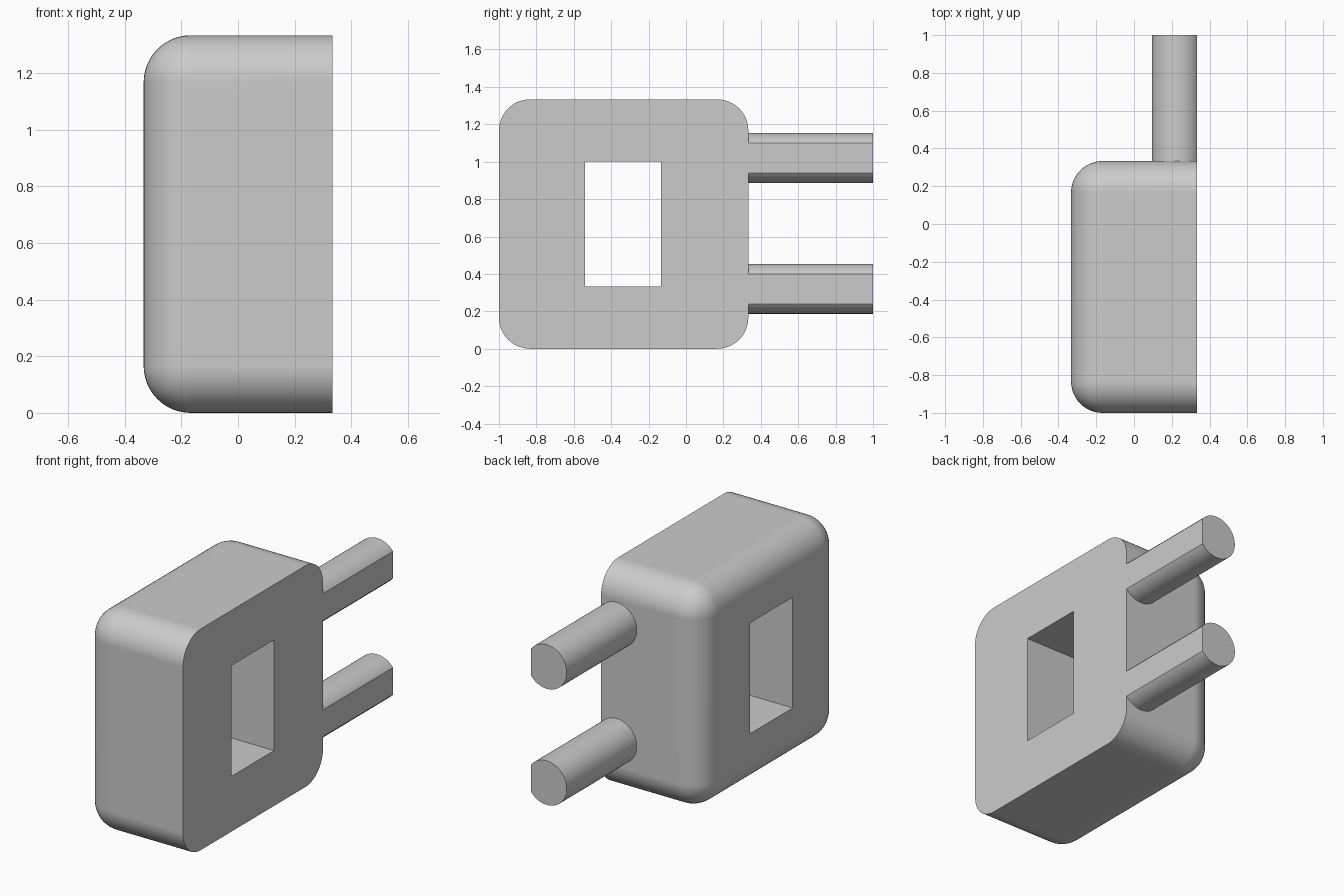
import bpy, bmesh, math
from mathutils import Matrix, Vector

cube = bpy.data.objects.get("Cube")
if cube:
    bpy.data.objects.remove(cube, do_unlink=True)

FLAT_X = 1 / 3            # shared flat side of the body and pegs

grey = bpy.data.materials.new("plain grey")
grey.use_nodes = True
colour = (0.6, 0.6, 0.6, 1)
grey.diffuse_color = colour
grey.node_tree.nodes["Principled BSDF"].inputs["Base Color"].default_value = colour


def box(bm, low, high):
    low, high = Vector(low), Vector(high)
    bmesh.ops.create_cube(bm, size=1, matrix=Matrix.Translation((low + high) / 2)
                          @ Matrix.Diagonal((*(high - low), 1)))


def make(name, bm):
    bmesh.ops.recalc_face_normals(bm, faces=bm.faces[:])
    mesh = bpy.data.meshes.new(name)
    bm.to_mesh(mesh)
    bm.free()
    mesh.materials.append(grey)
    obj = bpy.data.objects.new(name, mesh)
    bpy.context.collection.objects.link(obj)
    return obj


def activate(obj):
    bpy.ops.object.select_all(action='DESELECT')
    obj.select_set(True)
    bpy.context.view_layer.objects.active = obj


# Body: block rounded everywhere except around its flat side
bm = bmesh.new()
box(bm, (-FLAT_X, -1, 0), (FLAT_X, 1 / 3, 4 / 3))
rounded = [e for e in bm.edges if any(v.co.x < 0 for v in e.verts)]
bmesh.ops.bevel(bm, geom=rounded, offset=1 / 6, offset_type='OFFSET',
                segments=12, profile=0.5, affect='EDGES', clamp_overlap=True)
body = make("body", bm)

# Rectangular window straight through the body
bm = bmesh.new()
box(bm, (-1, -0.54, 1 / 3), (1, -0.133, 1))
cutter = make("window_cutter", bm)
cutter.hide_render = True
activate(body)
cut = body.modifiers.new("window", 'BOOLEAN')
cut.operation = 'DIFFERENCE'
cut.solver = 'EXACT'
cut.object = cutter
bpy.ops.object.modifier_apply(modifier=cut.name)
bpy.data.objects.remove(cutter, do_unlink=True)
bpy.ops.object.shade_smooth_by_angle(angle=math.radians(30))
normals = body.modifiers.new("even shading", 'WEIGHTED_NORMAL')
normals.keep_sharp = True

# Pegs: round rods sliced flush with the flat side
for name, z in (("lower_peg", 0.32), ("upper_peg", 1.02)):
    bm = bmesh.new()
    bmesh.ops.create_cone(bm, cap_ends=True, segments=64, radius1=0.133,
                          radius2=0.133, depth=2 / 3,
                          matrix=Matrix.Translation((0.228, 2 / 3, z))
                          @ Matrix.Rotation(math.pi / 2, 4, 'X'))
    result = bmesh.ops.bisect_plane(bm, geom=bm.verts[:] + bm.edges[:] + bm.faces[:],
                                    plane_co=(FLAT_X, 0, 0), plane_no=(1, 0, 0),
                                    clear_outer=True)
    rim = [g for g in result["geom_cut"] if isinstance(g, bmesh.types.BMEdge)]
    bmesh.ops.edgeloop_fill(bm, edges=rim)
    peg = make(name, bm)
    activate(peg)
    bpy.ops.object.shade_smooth_by_angle(angle=math.radians(30))
